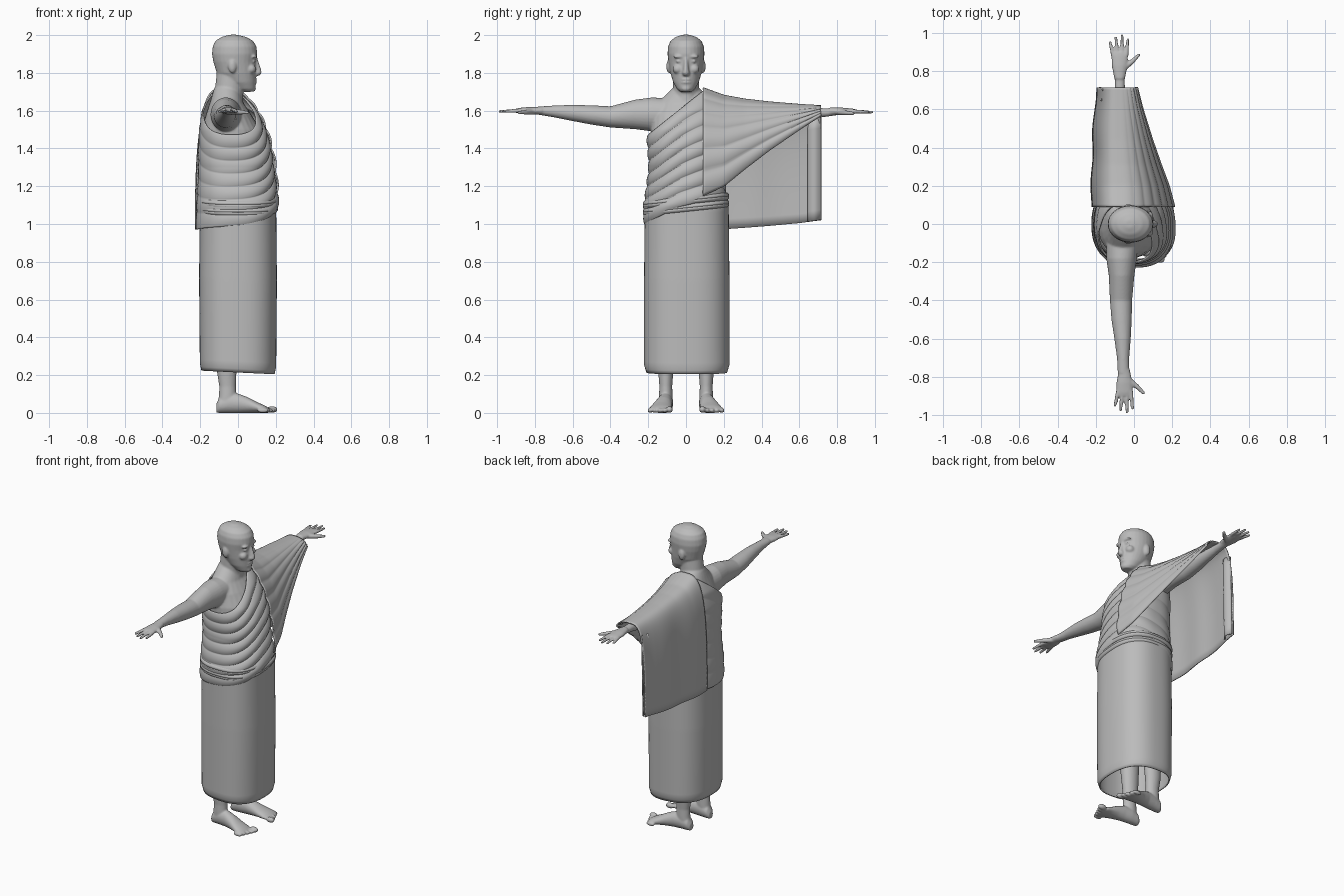
import bpy, bmesh
from math import sin, cos, pi, copysign
from mathutils import Vector, Matrix

cube = bpy.data.objects.get("Cube")
if cube:
    bpy.data.objects.remove(cube)

grey = bpy.data.materials.new("stone_grey")
grey.use_nodes = True
colour = (0.5, 0.5, 0.5, 1)
grey.diffuse_color = colour
grey.node_tree.nodes["Principled BSDF"].inputs["Base Color"].default_value = colour


def add_object(name, mesh):
    obj = bpy.data.objects.new(name, mesh)
    bpy.context.collection.objects.link(obj)
    mesh.materials.append(grey)
    mesh.shade_smooth()
    return obj


def power(value, exponent):
    return copysign(abs(value) ** exponent, value)


def sample(table, t):
    """Interpolate the rows of a table keyed by its first column."""
    if t <= table[0][0]:
        return table[0][1:]
    for low, high in zip(table, table[1:]):
        if t <= high[0]:
            f = (t - low[0]) / (high[0] - low[0])
            return [a + (b - a) * f for a, b in zip(low[1:], high[1:])]
    return table[-1][1:]


def loft(bm, axis, rows, sides=28):
    """Capped tube of ellipses; row = position, two centres, two radii."""
    rings = []
    for pos, ca, cb, ra, rb in rows:
        ring = []
        for i in range(sides):
            angle = 2 * pi * i / sides
            point = [ca + ra * cos(angle), cb + rb * sin(angle)]
            point.insert(axis, pos)
            ring.append(bm.verts.new(point))
        rings.append(ring)
    for one, two in zip(rings, rings[1:]):
        for i in range(sides):
            j = (i + 1) % sides
            bm.faces.new((one[i], one[j], two[j], two[i]))
    bm.faces.new(rings[0])
    bm.faces.new(rings[-1])


def ball(bm, centre, radii):
    matrix = Matrix.Translation(centre) @ Matrix.Diagonal((*radii, 1))
    bmesh.ops.create_uvsphere(bm, u_segments=16, v_segments=10, radius=1, matrix=matrix)


def digit(bm, start, end, thick, thin):
    """Tapered rod with round ends, for fingers and thumbs."""
    start, end = Vector(start), Vector(end)
    span = end - start
    turn = span.to_track_quat("Z", "Y").to_matrix().to_4x4()
    matrix = Matrix.Translation((start + end) / 2) @ turn
    bmesh.ops.create_cone(bm, cap_ends=True, segments=12, radius1=thick,
                          radius2=thin, depth=span.length, matrix=matrix)
    ball(bm, start, [thick] * 3)
    ball(bm, end, [thin] * 3)


def fuse(name, bm, voxel):
    """Blend overlapping pieces into one organic skin."""
    bmesh.ops.recalc_face_normals(bm, faces=bm.faces)
    mesh = bpy.data.meshes.new(name)
    bm.to_mesh(mesh)
    bm.free()
    obj = add_object(name, mesh)
    remesh = obj.modifiers.new("blend", "REMESH")
    remesh.mode = "VOXEL"
    remesh.voxel_size = voxel
    remesh.use_smooth_shade = True
    soften = obj.modifiers.new("soften", "SMOOTH")
    soften.iterations = 3
    return obj


def sheet(name, surface, nu, nv, closed, thickness=0.008):
    """Cloth from a function of u and v, both running 0 to 1."""
    columns = nu if closed else nu + 1
    verts = [surface(i / nu, j / nv) for j in range(nv + 1) for i in range(columns)]
    faces = []
    for j in range(nv):
        for i in range(nu):
            k = (i + 1) % columns
            faces.append((j * columns + i, j * columns + k,
                          (j + 1) * columns + k, (j + 1) * columns + i))
    mesh = bpy.data.meshes.new(name)
    mesh.from_pydata(verts, [], faces)
    obj = add_object(name, mesh)
    solid = obj.modifiers.new("thickness", "SOLIDIFY")
    solid.thickness = thickness
    solid.offset = 0
    return obj


# Torso, neck and head
bm = bmesh.new()
loft(bm, 2, [(1.2, -.02, 0, .16, .17), (1.4, -.02, 0, .165, .18), (1.5, -.035, 0, .155, .185),
             (1.58, -.05, 0, .12, .18), (1.64, -.06, 0, .09, .15), (1.69, -.06, 0, .075, .1),
             (1.72, -.06, 0, .065, .07)])
loft(bm, 2, [(1.58, -.06, 0, .09, .09), (1.68, -.05, 0, .076, .07), (1.82, -.035, 0, .075, .066)])
loft(bm, 2, [(1.7, .05, 0, .035, .03), (1.715, .035, 0, .057, .048), (1.75, .014, 0, .08, .068),
             (1.8, -.008, 0, .105, .083), (1.86, -.018, 0, .113, .093), (1.9, -.018, 0, .12, .098),
             (1.94, -.018, 0, .116, .095), (1.97, -.02, 0, .1, .082), (1.99, -.022, 0, .065, .055),
             (2.002, -.024, 0, .02, .02)])

# Face
loft(bm, 2, [(1.785, .09, 0, .025, .016), (1.8, .1, 0, .025, .021), (1.815, .1, 0, .024, .015),
             (1.88, .088, 0, .014, .01)])
ball(bm, (.076, 0, 1.717), (.02, .026, .016))
for z in (1.765, 1.75):
    ball(bm, (.087, 0, z), (.014, .027, .007))
for side in (-1, 1):
    ball(bm, (.083, side * .038, 1.886), (.018, .03, .009))
    ball(bm, (.08, side * .037, 1.862), (.014, .018, .009))
    ball(bm, (.068, side * .043, 1.82), (.028, .028, .026))
    ball(bm, (-.03, side * .09, 1.835), (.022, .014, .036))

# Arms and hands: the bare arm points to -y, the draped arm to +y
arm = [(.08, -.06, 1.58, .085, .085), (.18, -.065, 1.58, .08, .09), (.27, -.065, 1.58, .067, .078),
       (.4, -.068, 1.567, .058, .056), (.5, -.065, 1.577, .053, .051), (.6, -.06, 1.588, .043, .043),
       (.7, -.057, 1.596, .032, .031), (.78, -.055, 1.6, .03, .022)]
for side in (-1, 1):
    slim = 1 if side < 0 else .85
    drop = 0 if side < 0 else -.008
    back = 0 if side < 0 else -.025
    loft(bm, 1, [(side * y, x + back * y, z + drop, rx * slim, rz * slim)
                 for y, x, z, rx, rz in arm])
    mid, z = -.05 + back, 1.6 + drop / 2
    loft(bm, 1, [(side * .76, mid, z, .028, .021), (side * .83, mid, z, .042, .02),
                 (side * .88, mid, z, .044, .015), (side * .9, mid, z, .036, .011)])
    for root, tip, reach in ((-.034, -.05, .95), (-.011, -.02, .975), (.012, .013, .985), (.034, .043, .965)):
        digit(bm, (mid + root, side * .88, z), (mid + tip, side * reach, z - .004), .0115, .008)
    digit(bm, (mid + .02, side * .815, z - .004), (mid + .065, side * .85, z - .008), .017, .013)
    digit(bm, (mid + .065, side * .85, z - .008), (mid + .1, side * .885, z - .01), .013, .009)
fuse("upper_body", bm, .006)

# Legs and feet
for name, side in (("leg_under_bare_arm", -1), ("leg_under_draped_arm", 1)):
    bm = bmesh.new()
    loft(bm, 2, [(z, x, side * .107, rx, ry) for z, x, rx, ry in
                 ((.03, -.06, .05, .036), (.09, -.055, .046, .036), (.14, -.055, .044, .034),
                  (.22, -.06, .052, .04), (.5, -.05, .07, .06))])
    loft(bm, 0, [(x, side * y, h, w, h) for x, y, w, h in
                 ((-.115, .104, .02, .024), (-.1, .105, .034, .04), (-.05, .107, .04, .052),
                  (.0, .112, .041, .051), (.05, .12, .047, .042), (.1, .13, .056, .029),
                  (.14, .135, .06, .02), (.16, .137, .05, .014))])
    for i in range(5):
        size = .018 if i == 0 else .013
        ball(bm, (.18 - .012 * i, side * (.087 + .026 * i), size), (.03, size, size))
    fuse(name, bm, .006)

# Long wrapped skirt with a slightly tucked hem
skirt_rows = [(0, .19, .21), (.04, .198, .222), (.5, .202, .222), (.88, .198, .218), (1, .175, .19)]


def skirt(u, v):
    a = 2 * pi * u
    rx, ry = sample(skirt_rows, v)
    x, y = rx * power(cos(a), .8), ry * power(sin(a), .8)
    hem = .215 - .05 * x
    return x, y + .004, hem + v * (1.2 - hem)


sheet("skirt", skirt, 80, 50, True)

# Rolled waistband
for level in (1.085, 1.125):
    def band(u, v):
        a, b = 2 * pi * u, 2 * pi * v
        grow = .014 * cos(b)
        y = (.214 + grow) * power(sin(a), .8)
        return (.198 + grow) * power(cos(a), .8), y, level + .1 * y + .02 * sin(b)
    sheet("waistband_roll", band, 80, 12, True, .002)

# Robe around the torso, open over the bare shoulder: height, back, front, half width
robe_rows = [(.96, -.218, .203, .213), (1.1, -.213, .205, .215), (1.2, -.207, .188, .2),
             (1.3, -.204, .174, .188), (1.4, -.204, .16, .194), (1.5, -.2, .132, .2),
             (1.6, -.185, .083, .188), (1.66, -.16, .04, .15), (1.72, -.13, .0, .095), (1.8, -.12, -.01, .08)]


def pleat(v):
    return abs(sin(7 * pi * v)) ** .8


def robe(u, v):
    a = 2 * pi * u
    y, neck = 0, 1.6
    for _ in range(12):
        y = sample(robe_rows, neck)[2] * power(sin(a), .85)
        neck = (neck + 1.47 + .8 * (y + .2)) / 2
    front_share = (1 + cos(a)) / 2
    hem = .97 + front_share * (.13 + .4 * .21 * sin(a))
    z = hem + v * (neck - hem)
    back, front, half = sample(robe_rows, z)
    mid, reach = (back + front) / 2, (front - back) / 2
    fold = pleat(v) * (.003 + .011 * front_share)
    return mid + (reach + fold) * power(cos(a), .85), (half + fold) * power(sin(a), .85), z


sheet("torso_robe", robe, 96, 84, True)

# Drape over the arm: y, front hem height, top, back hem height, front x, ridge x, back x
drape_rows = [(.09, 1.15, 1.72, .97, .2, -.06, -.222), (.2, 1.2, 1.68, .972, .172, -.06, -.22),
              (.31, 1.29, 1.66, .98, .132, -.065, -.218), (.44, 1.39, 1.645, .99, .088, -.068, -.214),
              (.6, 1.5, 1.632, 1.005, .04, -.072, -.205), (.715, 1.575, 1.625, 1.02, .012, -.075, -.193)]


def drape(u, v):
    y = .09 + .625 * u
    low, top, hem, front, ridge, back = sample(drape_rows, y)
    if v < .5:
        a = pi * v
        fold = pleat(2 * v) * .014 * (1 - .6 * u)
        return (ridge + (front - ridge + fold) * cos(a), y,
                low + (top - low) * sin(a) + fold * .3 * sin(a) * cos(a))
    a = pi * (v - .5)
    ripple = .004 * sin(22 * y) * sin(a)
    return ridge + (back - ridge) * sin(a) ** .55 + ripple, y, hem + (top - hem) * cos(a) ** .7


sheet("arm_drape", drape, 48, 120, False)


# Turned edge at the outer end of the hanging cloth
def turned_edge(u, v):
    return -.183 + .02 * sin(pi * u) + .01 * v, .645 + .07 * u, 1.012 + .01 * u + .54 * v


sheet("drape_turned_edge", turned_edge, 8, 10, False)
